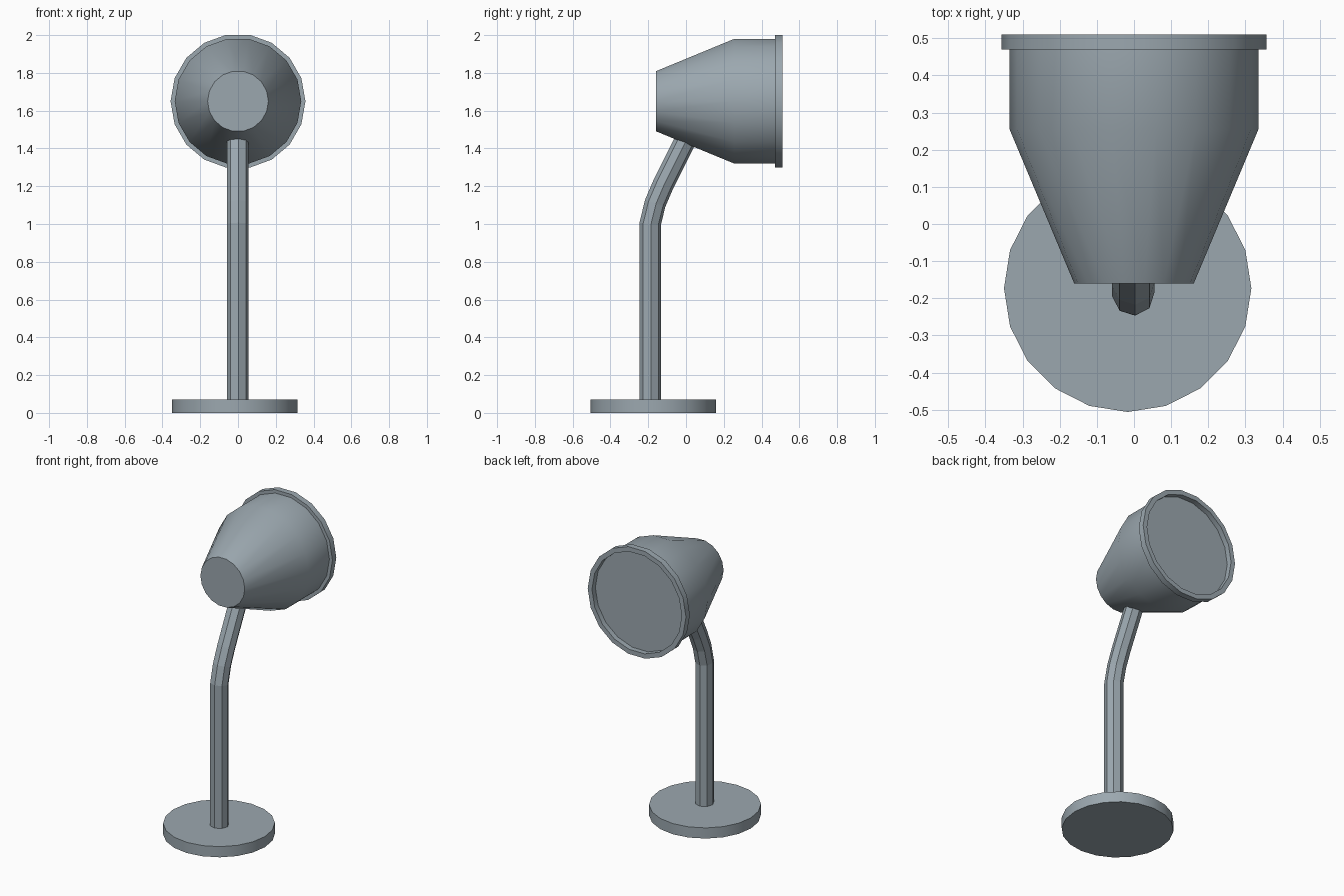
import bpy, math
from mathutils import Vector

if "Cube" in bpy.data.objects:
    bpy.data.objects.remove(bpy.data.objects["Cube"])

steel = bpy.data.materials.new("steel grey")
steel.diffuse_color = (0.33, 0.39, 0.43, 1)
steel.use_nodes = True
steel.node_tree.nodes["Principled BSDF"].inputs["Base Color"].default_value = steel.diffuse_color


def make(name, rings, cap_start=True, cap_end=True, closed=False, smooth=None):
    """Skin a list of equal-sized point rings into one object."""
    n = len(rings[0])
    verts = [p for r in rings for p in r]
    faces = []
    for k in range(len(rings) if closed else len(rings) - 1):
        a, b = k * n, ((k + 1) % len(rings)) * n
        for i in range(n):
            j = (i + 1) % n
            faces.append((a + i, a + j, b + j, b + i))
    if cap_start and not closed:
        faces.append(tuple(reversed(range(n))))
    if cap_end and not closed:
        faces.append(tuple(range((len(rings) - 1) * n, len(rings) * n)))
    me = bpy.data.meshes.new(name)
    me.from_pydata(verts, [], faces)
    me.materials.append(steel)
    ob = bpy.data.objects.new(name, me)
    bpy.context.collection.objects.link(ob)
    bpy.ops.object.select_all(action='DESELECT')
    ob.select_set(True)
    bpy.context.view_layer.objects.active = ob
    bpy.ops.object.mode_set(mode='EDIT')
    bpy.ops.mesh.select_all(action='SELECT')
    bpy.ops.mesh.normals_make_consistent(inside=False)
    bpy.ops.object.mode_set(mode='OBJECT')
    if smooth:
        bpy.ops.object.shade_smooth_by_angle(angle=math.radians(smooth))
    return ob


def ring(center, r, n, u, v, phase=0):
    return [center + r * (math.cos(t) * u + math.sin(t) * v)
            for t in (phase + 2 * math.pi * i / n for i in range(n))]


X, Y, Z = Vector((1, 0, 0)), Vector((0, 1, 0)), Vector((0, 0, 1))

# round foot
foot = Vector((-0.017, -0.173, 0))
make("base", [ring(foot + Z * z, 0.333, 20, X, Y) for z in (0, 0.07)], smooth=30)

# eight-sided neck: (y, z, forward lean in degrees)
path = [(-0.19, 0.05, 0), (-0.19, 1.0, 7), (-0.163, 1.11, 18),
        (-0.12, 1.21, 25), (0.04, 1.53, 27)]
neck = []
for y, z, lean in path:
    a = math.radians(lean)
    v = Vector((0, math.cos(a), -math.sin(a)))
    neck.append(ring(Vector((-0.002, y, z)), 0.057, 8, X, v, math.radians(5)))
make("neck", neck)

# lamp shade, turned about the y axis
head = Vector((0, 0, 1.65))
shade = [(-0.16, 0.161), (0.255, 0.335), (0.475, 0.335)]
make("shade", [ring(head + Y * y, r, 18, X, Z) for y, r in shade], smooth=30)

# raised rim around the recessed lens
rim = [(0.47, 0.326), (0.47, 0.357), (0.51, 0.357), (0.51, 0.326)]
make("shade_rim", [ring(head + Y * y, r, 18, X, Z) for y, r in rim],
     closed=True, smooth=30)
